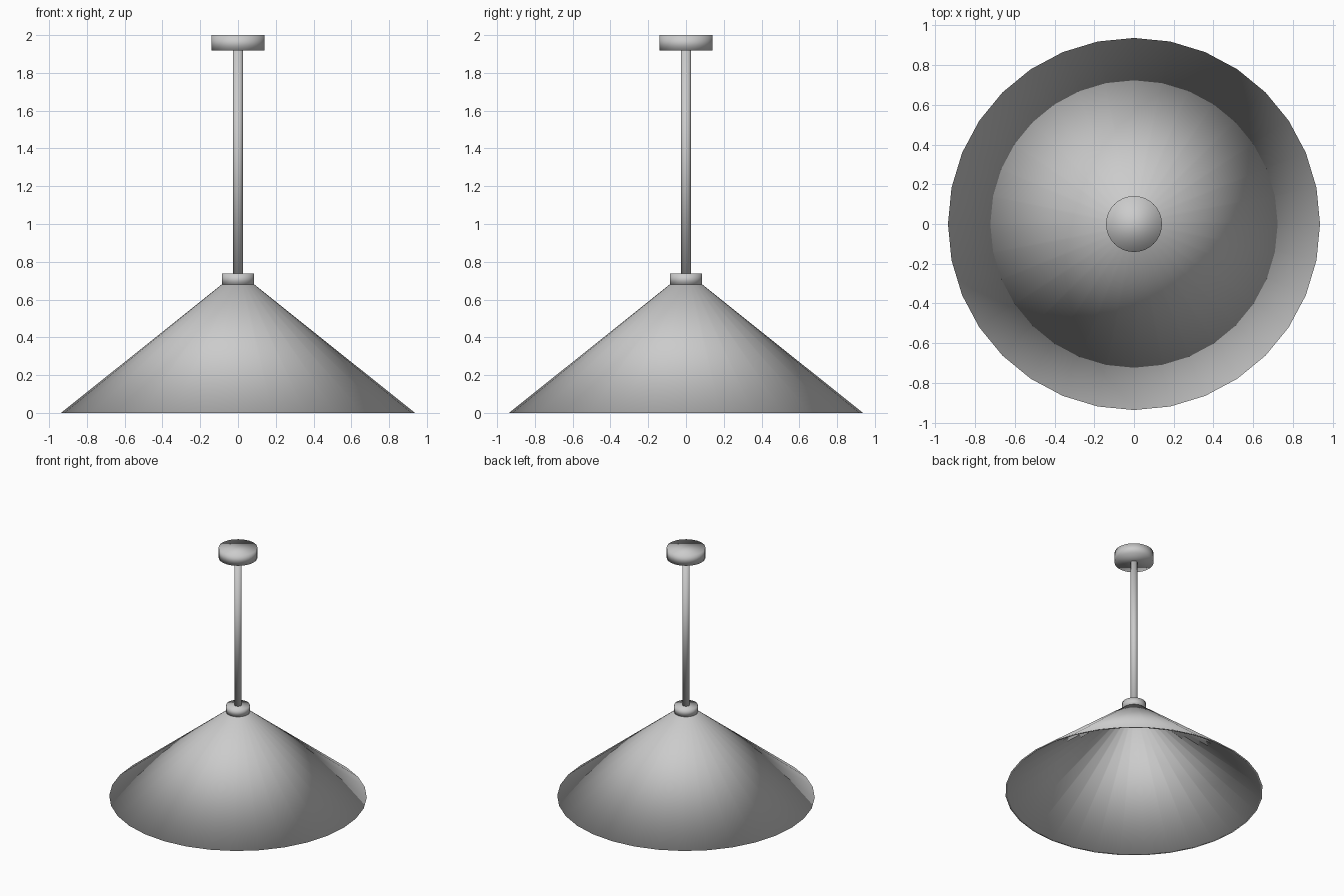
import bpy, bmesh, math

if "Cube" in bpy.data.objects:
    bpy.data.objects.remove(bpy.data.objects["Cube"])

SIDES = 32


def revolve(name, profile, sides=SIDES, closed=False):
    """Lathe an (r, z) profile around the z axis; open profiles get flat caps."""
    bm = bmesh.new()
    rings = []
    for r, z in profile:
        rings.append([bm.verts.new((r * math.cos(2 * math.pi * i / sides),
                                    r * math.sin(2 * math.pi * i / sides), z))
                      for i in range(sides)])
    pairs = list(zip(rings, rings[1:]))
    if closed:
        pairs.append((rings[-1], rings[0]))
    for a, b in pairs:
        for i in range(sides):
            j = (i + 1) % sides
            bm.faces.new((a[i], a[j], b[j], b[i]))
    if not closed:
        bm.faces.new(rings[0][::-1])
        bm.faces.new(rings[-1])
    bmesh.ops.recalc_face_normals(bm, faces=bm.faces)
    for f in bm.faces:
        f.smooth = True
    mesh = bpy.data.meshes.new(name)
    bm.to_mesh(mesh)
    bm.free()
    obj = bpy.data.objects.new(name, mesh)
    bpy.context.collection.objects.link(obj)
    return obj


def cylinder(name, radius, z0, z1):
    return revolve(name, [(radius, z0), (radius, z1)])


# Thin conical shade, open underneath
revolve("shade", [(0.937, 0.0), (0.086, 0.68), (0.07, 0.68), (0.921, 0.0)], closed=True)
# Collar holding the shade
cylinder("collar", 0.086, 0.677, 0.737)
# Hanging rod
cylinder("rod", 0.027, 0.737, 1.92)
# Ceiling mount
cylinder("ceiling_mount", 0.141, 1.918, 2.0)
